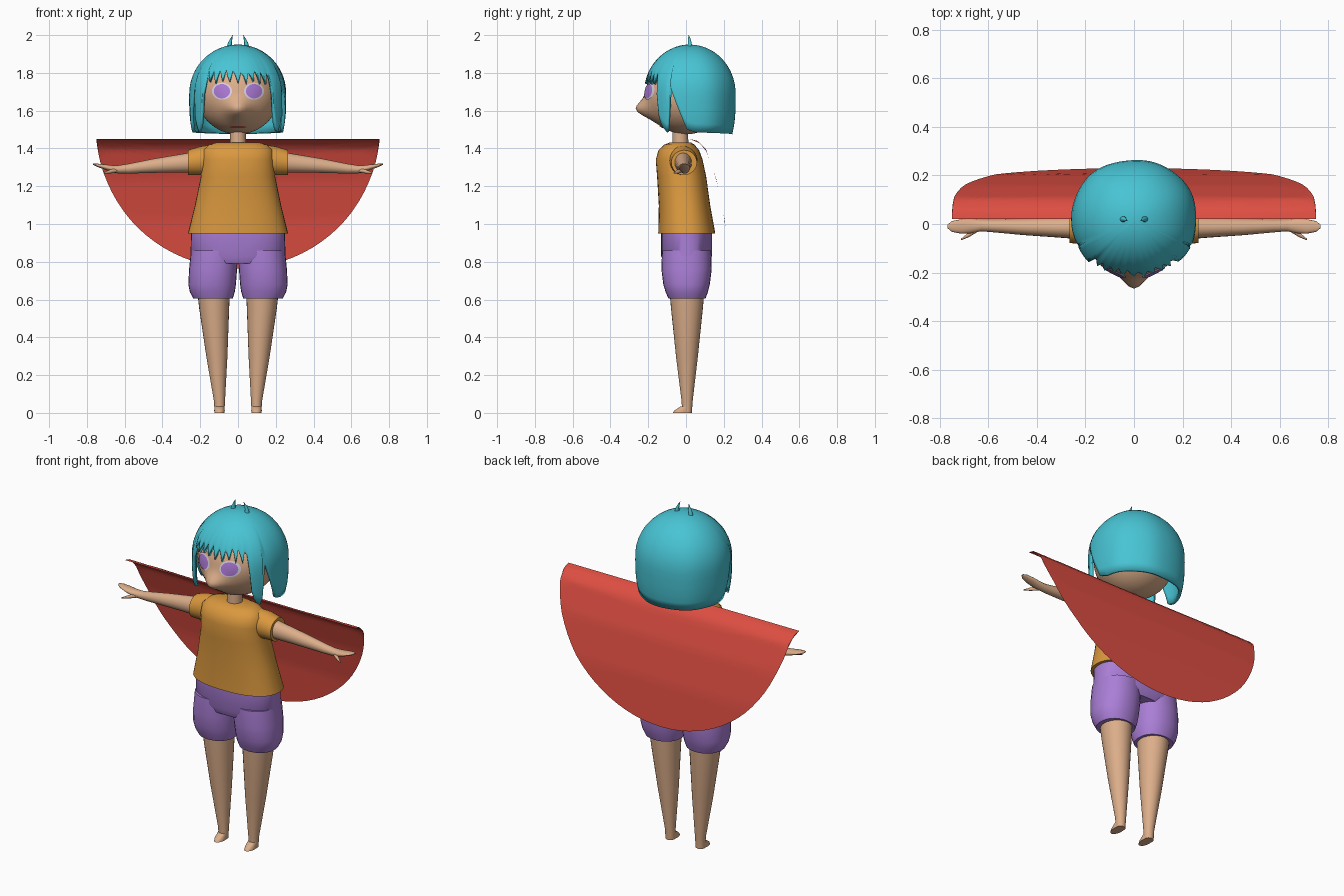
import bpy, bmesh, math, random
from mathutils import Vector

if "Cube" in bpy.data.objects:
    bpy.data.objects.remove(bpy.data.objects["Cube"])
random.seed(4)

def lin(c):
    return c / 12.92 if c <= 0.04045 else ((c + 0.055) / 1.055) ** 2.4

def material(name, r, g, b):
    m = bpy.data.materials.new(name)
    m.diffuse_color = (lin(r / 255), lin(g / 255), lin(b / 255), 1)
    m.use_nodes = True
    m.node_tree.nodes["Principled BSDF"].inputs["Base Color"].default_value = m.diffuse_color
    return m

SKIN = material("skin", 220, 174, 138)
HAIR = material("teal_hair", 72, 196, 212)
SHIRT = material("orange_cloth", 218, 152, 62)
SHORTS = material("purple_cloth", 170, 126, 214)
RED = material("red_cloth", 222, 78, 66)
WHITE = material("eye_white", 222, 212, 232)
IRIS = material("iris_violet", 172, 122, 214)
LIP = material("lip_red", 190, 84, 66)

def build(name, verts, faces, mat, angle=50):
    bm = bmesh.new()
    vs = [bm.verts.new(v) for v in verts]
    for f in faces:
        bm.faces.new([vs[i] for i in f])
    bmesh.ops.recalc_face_normals(bm, faces=bm.faces)
    me = bpy.data.meshes.new(name)
    bm.to_mesh(me)
    bm.free()
    me.materials.append(mat)
    ob = bpy.data.objects.new(name, me)
    bpy.context.collection.objects.link(ob)
    bpy.ops.object.select_all(action='DESELECT')
    ob.select_set(True)
    bpy.context.view_layer.objects.active = ob
    bpy.ops.object.shade_smooth_by_angle(angle=math.radians(angle))
    return ob

def sgnpow(v, p):
    return math.copysign(abs(v) ** p, v)

def loft(name, rings, mat, axis='z', n=28, p=1.0, smooth=50):
    """Rings are (x, y, z, half_width, half_depth), joined along an axis."""
    verts, faces = [], []
    for x, y, z, a, b in rings:
        for i in range(n):
            t = 2 * math.pi * i / n
            u, v = a * sgnpow(math.cos(t), p), b * sgnpow(math.sin(t), p)
            verts.append((x + u, y + v, z) if axis == 'z' else (x, y + u, z + v))
    for k in range(len(rings) - 1):
        for i in range(n):
            j = (i + 1) % n
            faces.append((k*n + i, k*n + j, k*n + n + j, k*n + n + i))
    faces.append(tuple(range(n)))
    faces.append(tuple(range((len(rings) - 1) * n, len(rings) * n)))
    return build(name, verts, faces, mat, smooth)

def interp(pts, x):
    for (a, b), (c, d) in zip(pts, pts[1:]):
        if x <= c:
            return b + (d - b) * (x - a) / (c - a)
    return pts[-1][1]

# head with pointed nose bulge
HC, HX, HY, HZ = 1.68, 0.215, 0.215, 0.205
def bulge(x, z):
    return 0.065 * math.exp(-(x / 0.06) ** 2 - ((z - 1.605) / 0.05) ** 2)

def face_y(x, z):
    q = 1 - (x / HX) ** 2 - ((z - HC) / HZ) ** 2
    return -HY * math.sqrt(max(q, 0)) - bulge(x, z)

bpy.ops.mesh.primitive_uv_sphere_add(segments=56, ring_count=36, radius=1)
head = bpy.context.object
head.name = "head"
for v in head.data.vertices:
    x, y, z = v.co.x * HX, v.co.y * HY, HC + v.co.z * HZ
    if y < 0:
        y -= bulge(x, z) * min(1, -y / 0.1)
    v.co = (x, y, z)
head.data.materials.append(SKIN)
bpy.ops.object.shade_smooth_by_angle(angle=math.radians(60))

# eyes and mouth: discs lying on the face
def face_disc(name, cx, cz, rx, rz, lift, mat, n=28, rings=4):
    verts = [(cx, face_y(cx, cz) - lift, cz)]
    for k in range(1, rings + 1):
        for i in range(n):
            t = 2 * math.pi * i / n
            x, z = cx + rx * k / rings * math.cos(t), cz + rz * k / rings * math.sin(t)
            verts.append((x, face_y(x, z) - lift, z))
    faces = [(0, 1 + i, 1 + (i + 1) % n) for i in range(n)]
    for k in range(rings - 1):
        for i in range(n):
            a, b = 1 + k*n + i, 1 + k*n + (i + 1) % n
            faces.append((a, b, b + n, a + n))
    ob = build(name, verts, faces, mat)
    if ob.data.polygons[0].normal.y > 0:
        ob.data.flip_normals()

for s in (-1, 1):
    face_disc("eye_white", s * 0.085, 1.703, 0.053, 0.045, 0.005, WHITE)
    face_disc("iris", s * 0.085, 1.703, 0.043, 0.038, 0.009, IRIS)
face_disc("mouth", 0, 1.513, 0.045, 0.006, 0.006, LIP)

# hair: dome whose hem follows bangs, side locks, ear gaps and back
HEM = [(0, 1.77), (44, 1.77), (46, 1.60), (52, 1.52), (60, 1.485), (63, 1.53), (66, 1.73),
       (76, 1.62), (87, 1.50), (96, 1.485), (180, 1.475)]
N, ROWS = 120, 16
verts, faces = [(0, 0.02, 1.95)], []
for i in range(N):
    deg = i * 360 / N
    phi = math.radians(deg)
    ad = min(deg, 360 - deg)
    hem = interp(HEM, ad)
    if ad <= 43:
        hem += (-0.02, 0.04, 0.02)[i % 3] + random.uniform(-0.01, 0.01)
    for k in range(1, ROWS + 1):
        z = hem + (1.95 - hem) * math.cos(k / ROWS * math.pi / 2)
        if z > 1.69:
            r = math.sqrt(max(0, 1 - ((z - 1.69) / 0.26) ** 2))
        else:
            r = 1 - 0.07 * ((1.69 - z) / 0.21) ** 3
        r *= 1 + 0.008 * math.sin(phi * 7) * k / ROWS
        verts.append((0.257 * r * sgnpow(math.sin(phi), 0.93),
                      0.02 - 0.243 * r * sgnpow(math.cos(phi), 0.93), z))
for i in range(N):
    a, b = 1 + i * ROWS, 1 + (i + 1) % N * ROWS
    faces.append((0, a, b))
    for k in range(ROWS - 1):
        faces.append((a + k, a + k + 1, b + k + 1, b + k))
hair = build("hair", verts, faces, HAIR)
sol = hair.modifiers.new("thickness", 'SOLIDIFY')
sol.thickness, sol.offset = 0.018, -1

# neck
loft("neck", [(0, -0.03, 1.40, 0.043, 0.043), (0, -0.03, 1.53, 0.04, 0.04)], SKIN)

# shirt body
loft("shirt", [(0, 0.004, 0.95, 0.265, 0.151), (0, -0.008, 1.10, 0.228, 0.136),
               (0, -0.023, 1.25, 0.197, 0.130), (0, -0.036, 1.34, 0.192, 0.124),
               (0, -0.038, 1.39, 0.185, 0.108), (0, -0.035, 1.42, 0.155, 0.080),
               (0, -0.03, 1.432, 0.11, 0.055)], SHIRT, n=40, p=0.85)

# shorts seat
loft("shorts_seat", [(0, 0, 0.79, 0.20, 0.115), (0, 0.003, 0.83, 0.252, 0.135),
                     (0, 0.003, 0.97, 0.247, 0.135)], SHORTS, n=40, p=0.85)

for s in (-1, 1):
    # sleeve
    loft("sleeve", [(s*0.13, -0.02, 1.335, 0.07, 0.085), (s*0.20, -0.012, 1.335, 0.073, 0.076),
                    (s*0.265, -0.01, 1.325, 0.068, 0.066)], SHIRT, 'x')
    # arm tapering into the hand
    loft("arm", [(s*0.22, -0.015, 1.328, 0.048, 0.056), (s*0.32, -0.014, 1.320, 0.041, 0.047),
                 (s*0.45, -0.012, 1.308, 0.034, 0.037), (s*0.58, -0.008, 1.293, 0.026, 0.026),
                 (s*0.63, -0.006, 1.289, 0.024, 0.022), (s*0.67, -0.008, 1.293, 0.030, 0.018),
                 (s*0.71, -0.010, 1.303, 0.030, 0.013), (s*0.75, -0.010, 1.312, 0.022, 0.008),
                 (s*0.767, -0.010, 1.317, 0.008, 0.003)], SKIN, 'x', n=20)
    loft("thumb", [(s*0.64, -0.018, 1.285, 0.012, 0.012), (s*0.68, -0.044, 1.277, 0.010, 0.010),
                   (s*0.712, -0.064, 1.270, 0.003, 0.003)], SKIN, 'x', n=12)
    # puffed shorts leg
    loft("shorts_leg", [(s*0.125, 0.003, 0.86, 0.124, 0.13), (s*0.132, 0.003, 0.76, 0.127, 0.133),
                        (s*0.137, 0.003, 0.68, 0.126, 0.123), (s*0.136, 0.004, 0.64, 0.119, 0.112),
                        (s*0.132, 0.005, 0.605, 0.104, 0.098)], SHORTS, p=0.92)
    # leg and foot
    loft("leg", [(s*0.129, 0.005, 0.64, 0.086, 0.092), (s*0.126, 0.005, 0.55, 0.079, 0.084),
                 (s*0.112, 0.005, 0.30, 0.056, 0.058), (s*0.098, 0.006, 0.06, 0.029, 0.029),
                 (s*0.098, 0.005, 0.0, 0.026, 0.026)], SKIN)
    loft("foot", [(s*0.098, -0.02, 0.0, 0.027, 0.050), (s*0.098, -0.016, 0.012, 0.028, 0.046),
                  (s*0.098, 0.0, 0.035, 0.026, 0.028)], SKIN, n=20)
    # little tufts on the crown
    loft("hair_tuft", [(s*0.045, 0.02, 1.93, 0.016, 0.014), (s*0.043, 0.02, 1.96, 0.010, 0.010),
                       (s*0.036, 0.018, 1.98, 0.006, 0.007), (s*0.028, 0.014, 2.0, 0.001, 0.001)],
         HAIR, n=10)

# cape: half disc bent backwards along its length
BEND_Z = [(0, 1.45), (0.04, 1.44), (0.10, 1.398), (0.27, 1.24), (0.49, 1.02), (0.75, 0.765)]
BEND_Y = [(0, 0.02), (0.04, 0.06), (0.10, 0.105), (0.27, 0.16), (0.49, 0.205), (0.75, 0.23)]
COLS, DROPS = 40, 24
verts, faces = [], []
for k in range(DROPS + 1):
    for i in range(COLS + 1):
        x = -0.75 * math.cos(math.pi * i / COLS)
        d = 0.75 * abs(math.sin(math.pi * i / COLS)) * k / DROPS
        verts.append((x, interp(BEND_Y, d), interp(BEND_Z, d)))
for k in range(DROPS):
    for i in range(COLS):
        a = k * (COLS + 1) + i
        faces.append((a, a + 1, a + COLS + 2, a + COLS + 1))
cape = build("cape", verts, faces, RED)
weld = cape.modifiers.new("weld_corners", 'WELD')
weld.merge_threshold = 0.0005
